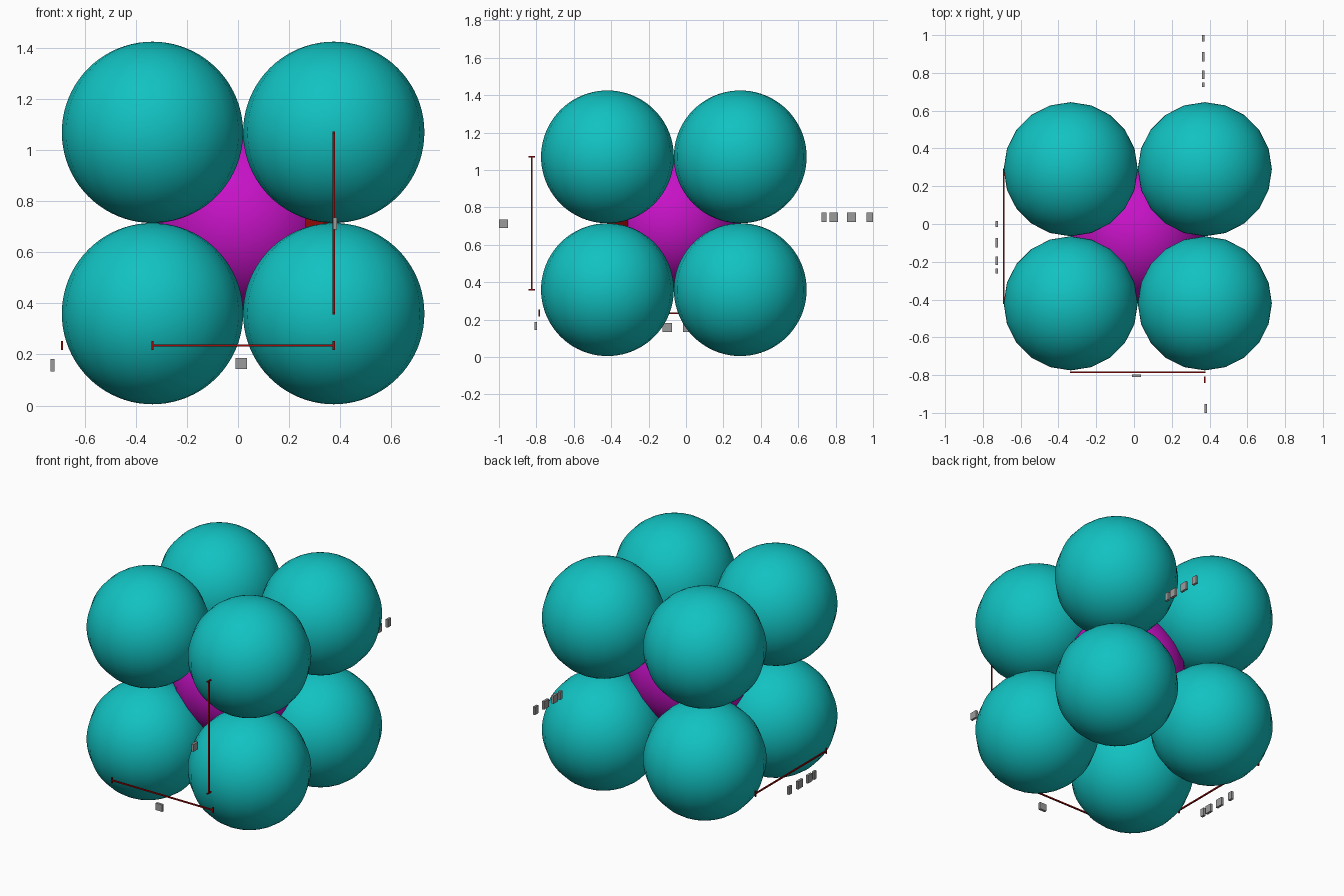
import bpy, math
from mathutils import Vector

if "Cube" in bpy.data.objects:
    bpy.data.objects.remove(bpy.data.objects["Cube"])

R = 0.355
CENTRE = Vector((0.02, -0.065, 0.715))


def material(name, rgb):
    m = bpy.data.materials.new(name)
    m.diffuse_color = (*rgb, 1)
    m.use_nodes = True
    m.node_tree.nodes["Principled BSDF"].inputs["Base Color"].default_value = m.diffuse_color
    return m


TEAL = material("teal", (0.006, 0.54, 0.54))
MAGENTA = material("magenta", (0.57, 0.006, 0.57))
RED = material("dark_red", (0.35, 0.003, 0.003))
GREY = material("grey", (0.33, 0.33, 0.33))


def ball(name, loc, mat):
    bpy.ops.mesh.primitive_uv_sphere_add(segments=20, ring_count=40, radius=R, location=loc)
    ob = bpy.context.object
    ob.name = name
    ob.data.materials.append(mat)
    bpy.ops.object.shade_smooth()


def block(name, loc, size, mat, turn=0):
    bpy.ops.mesh.primitive_cube_add(size=1, location=loc, rotation=(0, 0, turn))
    ob = bpy.context.object
    ob.name = name
    ob.scale = size
    ob.data.materials.append(mat)


def dimension_line(name, a, b, tick, t=0.008):
    """Thin bar between a and b (along one axis) with a cross tick at each end."""
    a, b = Vector(a), Vector(b)
    block(name, (a + b) / 2, [abs(c) + t for c in b - a], RED)
    for p in (a, b):
        block(name + "_tick", p, [max(c, t) for c in tick], RED)


# Eight corner balls around one central ball
for sx in (-1, 1):
    for sy in (-1, 1):
        for sz in (-1, 1):
            ball("corner_ball", CENTRE + R * Vector((sx, sy, sz)), TEAL)
ball("centre_ball", CENTRE, MAGENTA)

# Measuring lines along the three edges
x0, x1 = CENTRE.x - R, CENTRE.x + R
y0, y1 = CENTRE.y - R, CENTRE.y + R
z0, z1 = CENTRE.z - R, CENTRE.z + R
dimension_line("height_line", (x1, -0.825, z0), (x1, -0.825, z1), (0, 0.036, 0))
dimension_line("width_line", (x0, -0.785, 0.235), (x1, -0.785, 0.235), (0, 0, 0.036))
dimension_line("depth_line", (-0.69, y0, 0.235), (-0.69, y1, 0.235), (0, 0, 0.036))

# Diagonal measuring line through the centre ball
block("diagonal_line", CENTRE, (2 * R * math.sqrt(2), 0.008, 0.03), RED, -math.pi / 4)

# Small plain tabs beside the lines
block("width_tab", (0.013, -0.803, 0.165), (0.046, 0.015, 0.044), GREY)
block("height_tab", (0.38, -0.976, 0.713), (0.015, 0.048, 0.046), GREY)
for y, w in ((0.0, 0.03), (-0.1, 0.05), (-0.195, 0.045), (-0.248, 0.026)):
    block("depth_tab", (-0.727, y, 0.158), (0.015, w, 0.05), GREY)
for y, w in ((0.983, 0.034), (0.885, 0.05), (0.79, 0.045), (0.737, 0.026)):
    block("diagonal_tab", (0.367, y, 0.748), (0.015, w, 0.05), GREY)
